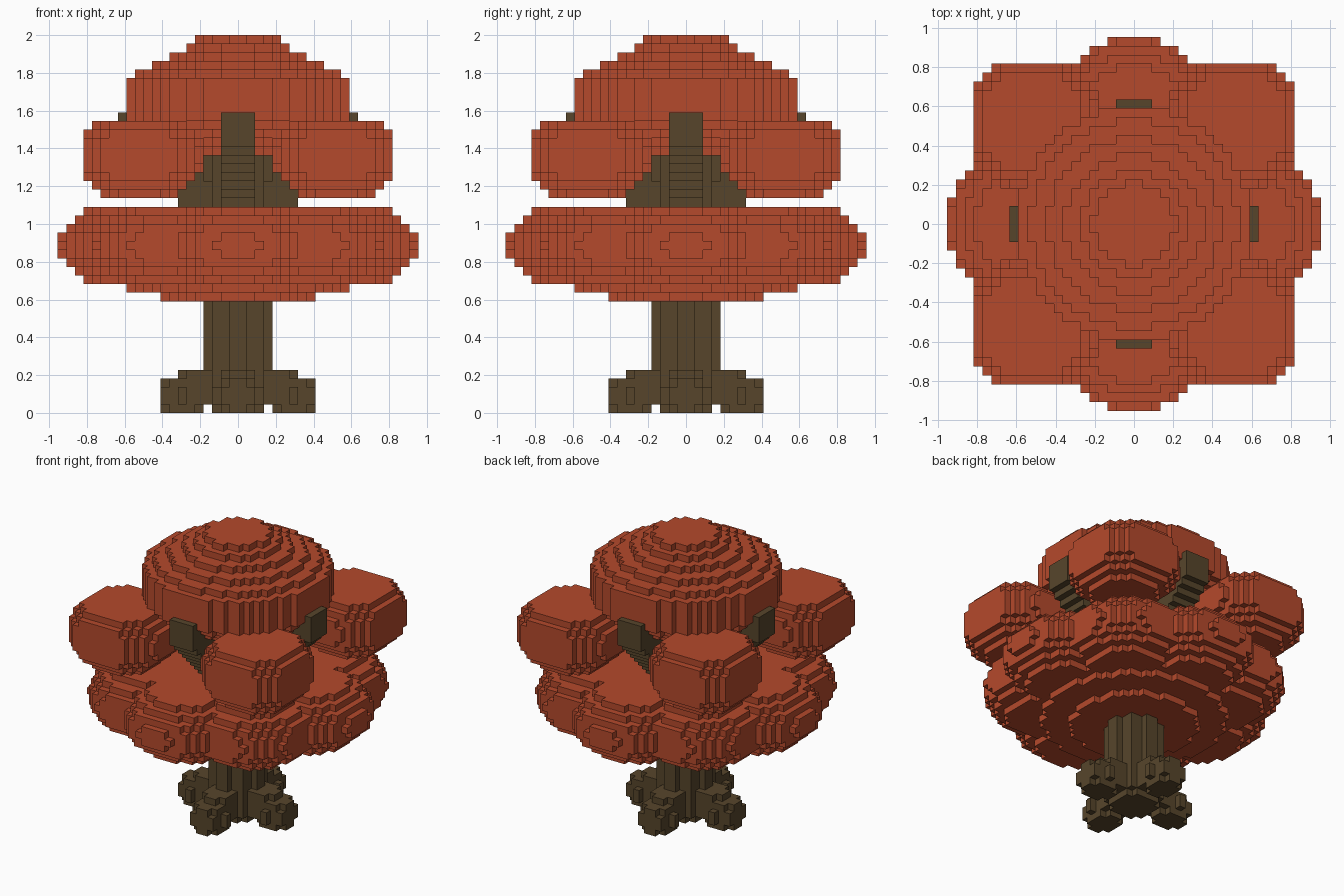
import bpy
import bmesh
from math import cos, sin, pi, hypot

UNIT = 1 / 22          # edge of one block
HALF, TALL = 21, 44    # grid half width and height, in blocks

if "Cube" in bpy.data.objects:
    bpy.data.objects.remove(bpy.data.objects["Cube"], do_unlink=True)


def make_material(name, color):
    mat = bpy.data.materials.new(name)
    mat.use_nodes = True
    mat.diffuse_color = color
    mat.node_tree.nodes["Principled BSDF"].inputs["Base Color"].default_value = color
    return mat


bark = make_material("brown bark", (0.095, 0.060, 0.024, 1))
leaves = make_material("rust red leaves", (0.462, 0.067, 0.025, 1))


def in_ellipsoid(p, center, radius, height):
    flat = hypot(p[0] - center[0], p[1] - center[1]) / radius
    return flat ** 2 + ((p[2] - center[2]) / height) ** 2 <= 1


# Shape rules: each takes the centre of a block, measured in blocks
def trunk(x, y, z):
    return z < 31 and hypot(x, y) < (2.95 if z < 1 else 3.7)


def roots(x, y, z):
    along, across = max(abs(x), abs(y)), min(abs(x), abs(y))
    link = along < 6 and across < 2 and 1 < z < 5
    return link or in_ellipsoid((along, across, z), (6.5, 0, 2), 2.56, 2.56)


def branches(x, y, z):
    along, across = max(abs(x), abs(y)), min(abs(x), abs(y))
    underside = 17.5 + along
    return across < 2 and 3 < along < 14 and underside <= z < min(35, underside + 6)


LOBES = [(12.5 * cos(i * pi / 4), 12.5 * sin(i * pi / 4), 19.5) for i in range(8)]


def lower_canopy(x, y, z):
    if not 13 < z < 24:
        return False
    if hypot(x, y) < (8.8 if z < 14 else 12.8):
        return True
    return z > 15 and any(in_ellipsoid((x, y, z), c, 8.5, 5.2) for c in LOBES)


def corner_clumps(x, y, z):
    x, y = abs(x), abs(y)
    inside_box = max(x, y) < 18 and 25 < z < 34
    return inside_box and in_ellipsoid((x, y, z), (11.5, 11.5, 30), 7.65, 5.6)


DOME_BASE = 30
DOME_RADII = [7, 9, 11, 12.3] + [13.2] * 5 + [11.7, 9.7, 7.7, 5.8, 4.7]


def crown_dome(x, y, z):
    return z > DOME_BASE and hypot(x, y) < DOME_RADII[int(z) - DOME_BASE]


PARTS = [
    ("trunk", trunk, bark),
    ("roots", roots, bark),
    ("branches", branches, bark),
    ("lower_canopy", lower_canopy, leaves),
    ("corner_clumps", corner_clumps, leaves),
    ("crown_dome", crown_dome, leaves),
]

# Give every filled block to the first part that claims it
owner = {}
for i in range(-HALF, HALF):
    for j in range(-HALF, HALF):
        for k in range(TALL):
            for name, rule, _ in PARTS:
                if rule(i + 0.5, j + 0.5, k + 0.5):
                    owner[i, j, k] = name
                    break


def build_blocks(name, mat):
    """Mesh only the block faces that are open to the air."""
    bm = bmesh.new()
    corners = {}

    def vert(p):
        if p not in corners:
            corners[p] = bm.verts.new([c * UNIT for c in p])
        return corners[p]

    for cell, part in owner.items():
        if part != name:
            continue
        for axis in range(3):
            u, v = (axis + 1) % 3, (axis + 2) % 3
            for side in (0, 1):
                beside = list(cell)
                beside[axis] += 2 * side - 1
                if tuple(beside) in owner:
                    continue
                loop = []
                for du, dv in ((0, 0), (1, 0), (1, 1), (0, 1)):
                    p = list(cell)
                    p[axis] += side
                    p[u] += du
                    p[v] += dv
                    loop.append(vert(tuple(p)))
                bm.faces.new(loop if side else loop[::-1])

    mesh = bpy.data.meshes.new(name)
    bm.to_mesh(mesh)
    bm.free()
    mesh.materials.append(mat)
    bpy.context.collection.objects.link(bpy.data.objects.new(name, mesh))


for name, _, mat in PARTS:
    build_blocks(name, mat)
